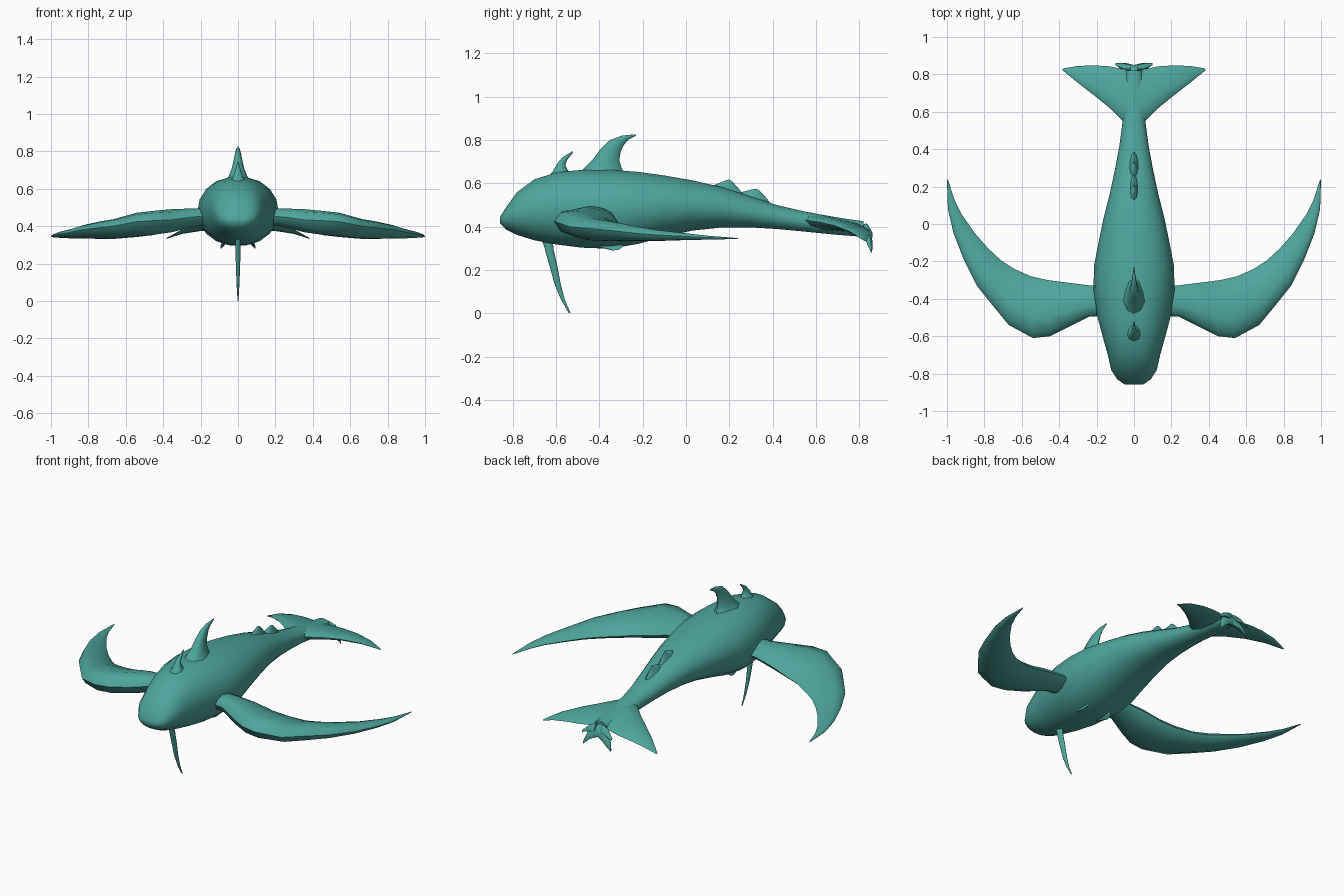
import bpy, bmesh, math
from mathutils import Vector

teal = bpy.data.materials.new("sea teal")
teal.diffuse_color = (0.075, 0.375, 0.335, 1)


def loft(name, rings, mirror=False):
    """Skin a list of closed rings, cap both ends, shade smooth."""
    bm = bmesh.new()
    loops = [[bm.verts.new(p) for p in ring] for ring in rings]
    n = len(loops[0])
    for a, b in zip(loops, loops[1:]):
        for i in range(n):
            j = (i + 1) % n
            bm.faces.new((a[i], a[j], b[j], b[i]))
    bm.faces.new(loops[0][::-1])
    bm.faces.new(loops[-1])
    bmesh.ops.recalc_face_normals(bm, faces=bm.faces)
    me = bpy.data.meshes.new(name)
    bm.to_mesh(me)
    bm.free()
    me.materials.append(teal)
    ob = bpy.data.objects.new(name, me)
    bpy.context.collection.objects.link(ob)
    if mirror:
        ob.modifiers.new("mirror", 'MIRROR').use_mirror_merge = False
    bpy.ops.object.select_all(action='DESELECT')
    ob.select_set(True)
    bpy.context.view_layer.objects.active = ob
    bpy.ops.object.shade_smooth_by_angle(angle=math.radians(50))
    return ob


def fin(name, sections, normal, mirror=False, n=10):
    """Fin with lens sections: (leading point, trailing point, thickness)."""
    rings = []
    for lead, trail, thick in sections:
        a, b = Vector(lead), Vector(trail)
        mid, half = (a + b) / 2, (a - b) / 2
        ring = []
        for i in range(n):
            t = 2 * math.pi * i / n
            swell = math.sin(t) * (1 + 0.25 * math.cos(t)) * thick / 2
            ring.append(mid + half * math.cos(t) + Vector(normal) * swell)
        rings.append(ring)
    return loft(name, rings, mirror)


def upright(name, pairs):
    """Fin on the centre plane: (lead y, lead z, trail y, trail z, thickness)."""
    return fin(name, [((0, a, b), (0, c, d), t) for a, b, c, d, t in pairs], (1, 0, 0))


# Body: y, bottom z, top z, half width
stations = [
    (-0.858, 0.415, 0.445, 0.05), (-0.83, 0.385, 0.49, 0.09), (-0.78, 0.36, 0.56, 0.122),
    (-0.70, 0.335, 0.62, 0.14), (-0.60, 0.315, 0.652, 0.168), (-0.48, 0.30, 0.665, 0.20),
    (-0.35, 0.295, 0.665, 0.217), (-0.22, 0.318, 0.655, 0.213), (-0.10, 0.35, 0.638, 0.19),
    (0.03, 0.38, 0.615, 0.163), (0.16, 0.394, 0.585, 0.13), (0.30, 0.395, 0.54, 0.10),
    (0.42, 0.388, 0.50, 0.078), (0.54, 0.377, 0.472, 0.062), (0.68, 0.363, 0.445, 0.06),
    (0.82, 0.352, 0.425, 0.045)]
body = []
for y, lo, hi, w in stations:
    ring = []
    for i in range(18):
        t = 2 * math.pi * i / 18
        c, s = math.cos(t), math.sin(t)
        ring.append((w * math.copysign(abs(c) ** 0.9, c), y, (lo + hi) / 2 + (hi - lo) / 2 * s))
    body.append(ring)
loft("body", body)

# Long sickle side fins
fin("side_fins", [
    ((0.12, -0.49, 0.455), (0.12, -0.33, 0.45), 0.085),
    ((0.24, -0.495, 0.45), (0.24, -0.328, 0.44), 0.095),
    ((0.35, -0.55, 0.435), (0.36, -0.313, 0.42), 0.12),
    ((0.45, -0.60, 0.43), (0.46, -0.30, 0.395), 0.125),
    ((0.54, -0.61, 0.425), (0.55, -0.28, 0.38), 0.122),
    ((0.67, -0.54, 0.40), (0.64, -0.24, 0.365), 0.10),
    ((0.76, -0.43, 0.39), (0.71, -0.195, 0.36), 0.088),
    ((0.84, -0.33, 0.38), (0.78, -0.13, 0.357), 0.07),
    ((0.91, -0.19, 0.365), (0.85, -0.05, 0.352), 0.05),
    ((0.965, -0.05, 0.357), (0.92, 0.05, 0.35), 0.032),
    ((0.995, 0.08, 0.35), (0.96, 0.13, 0.347), 0.018),
    ((1.0, 0.24, 0.345), (0.994, 0.235, 0.345), 0.004)], (0, 0, 1), True)

# Tail flukes
fin("tail_flukes", [
    ((0, 0.50, 0.435), (0, 0.83, 0.395), 0.07),
    ((0.06, 0.55, 0.43), (0.06, 0.828, 0.39), 0.06),
    ((0.13, 0.62, 0.42), (0.13, 0.843, 0.385), 0.045),
    ((0.21, 0.685, 0.405), (0.21, 0.848, 0.378), 0.032),
    ((0.30, 0.755, 0.378), (0.30, 0.845, 0.362), 0.02),
    ((0.383, 0.822, 0.336), (0.38, 0.832, 0.334), 0.004)], (0, 0, 1), True)

# Small drooping flap behind the flukes, with side points
fin("tail_flap", [
    ((0, 0.80, 0.405), (0, 0.845, 0.34), 0.05),
    ((0.04, 0.81, 0.395), (0.04, 0.858, 0.325), 0.035),
    ((0.07, 0.83, 0.36), (0.07, 0.86, 0.30), 0.025),
    ((0.095, 0.853, 0.29), (0.092, 0.857, 0.28), 0.006)], (0, 0.8, 0.6), True)
fin("tail_flap_points", [
    ((0.02, 0.82, 0.41), (0.02, 0.85, 0.37), 0.03),
    ((0.06, 0.83, 0.395), (0.06, 0.86, 0.365), 0.02),
    ((0.10, 0.85, 0.36), (0.098, 0.86, 0.35), 0.005)], (0, 0.6, 0.8), True)

# Back fins
upright("main_back_fin", [
    (-0.52, 0.62, -0.26, 0.62, 0.17), (-0.475, 0.665, -0.295, 0.665, 0.10),
    (-0.43, 0.71, -0.308, 0.705, 0.065), (-0.395, 0.757, -0.302, 0.745, 0.046),
    (-0.35, 0.80, -0.287, 0.777, 0.03), (-0.295, 0.82, -0.265, 0.802, 0.018),
    (-0.235, 0.826, -0.23, 0.82, 0.004)])
upright("front_back_fin", [
    (-0.65, 0.61, -0.52, 0.64, 0.10), (-0.615, 0.655, -0.545, 0.66, 0.06),
    (-0.595, 0.69, -0.557, 0.685, 0.035), (-0.57, 0.72, -0.547, 0.71, 0.02),
    (-0.523, 0.748, -0.52, 0.742, 0.004)])

# Two low bumps towards the tail
upright("rear_bump_front", [
    (0.06, 0.56, 0.30, 0.52, 0.08), (0.12, 0.588, 0.255, 0.562, 0.04),
    (0.195, 0.617, 0.21, 0.612, 0.008)])
upright("rear_bump_back", [
    (0.23, 0.53, 0.40, 0.49, 0.07), (0.26, 0.56, 0.375, 0.528, 0.035),
    (0.32, 0.575, 0.335, 0.57, 0.008)])

# Thin blade hanging under the chin
upright("chin_blade", [
    (-0.675, 0.36, -0.615, 0.36, 0.03), (-0.655, 0.31, -0.612, 0.30, 0.026),
    (-0.63, 0.22, -0.594, 0.22, 0.024), (-0.605, 0.13, -0.577, 0.13, 0.018),
    (-0.575, 0.06, -0.558, 0.06, 0.012), (-0.54, 0.0, -0.533, 0.003, 0.004)])

# Small ridges under the belly
fin("belly_ridges", [
    ((0.06, -0.46, 0.33), (0.06, -0.28, 0.34), 0.03),
    ((0.075, -0.40, 0.305), (0.075, -0.29, 0.31), 0.016),
    ((0.085, -0.34, 0.29), (0.085, -0.31, 0.292), 0.004)], (1, 0, 0), True)
